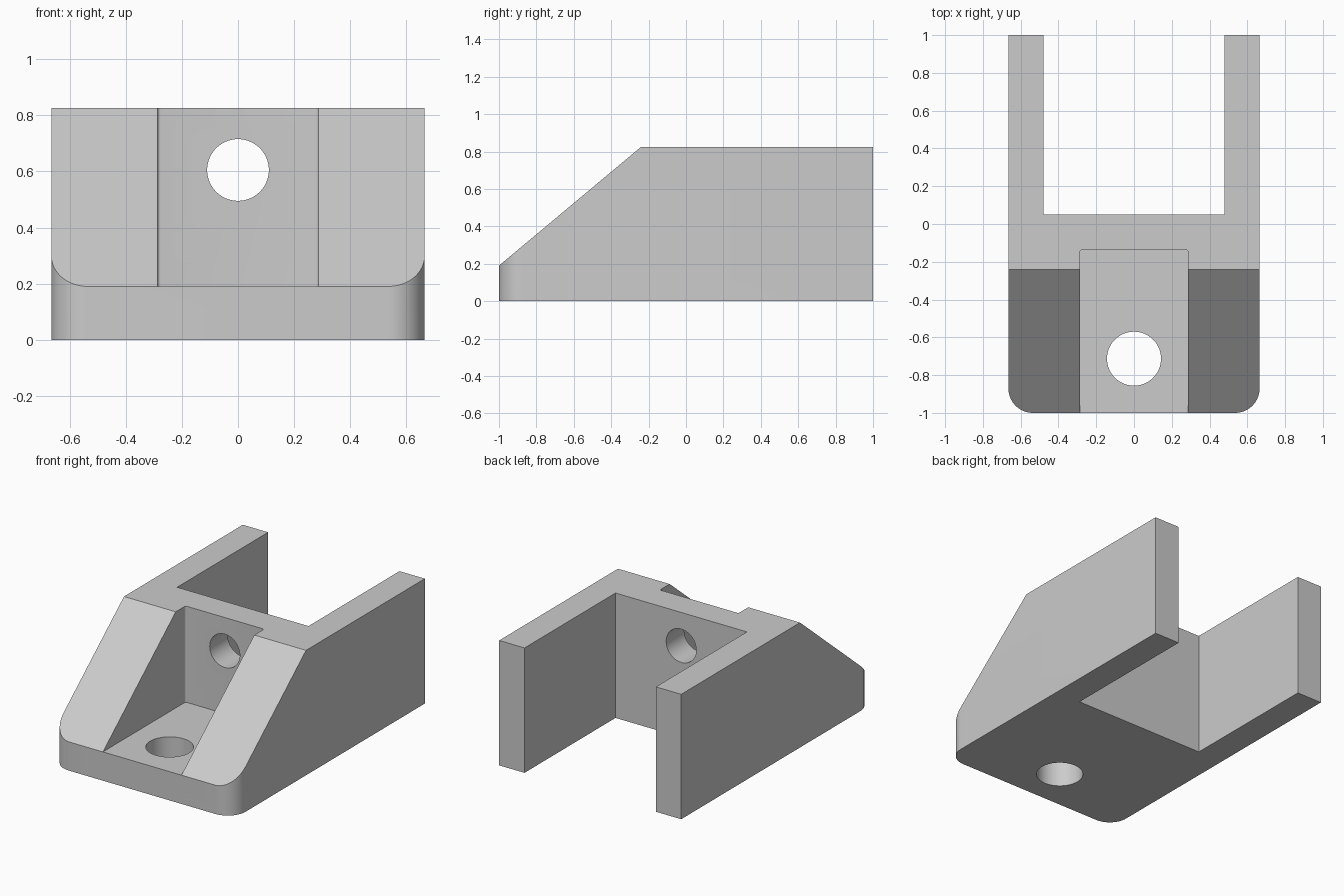
import bpy, bmesh
from math import pi, sin, cos, radians
from mathutils import Matrix, Vector

if "Cube" in bpy.data.objects:
    bpy.data.objects.remove(bpy.data.objects["Cube"], do_unlink=True)

grey = bpy.data.materials.new("light grey")
grey.use_nodes = True
colour = (0.6, 0.6, 0.6, 1)
grey.diffuse_color = colour
grey.node_tree.nodes["Principled BSDF"].inputs["Base Color"].default_value = colour

HALF, ARM_IN, WEB_BACK, HEIGHT = 0.665, 0.48, 0.05, 0.825
POCKET, POCKET_BACK, FLOOR = 0.287, -0.138, 0.19
SLOPE_TOP = -0.24


def finish(name, bm):
    bmesh.ops.recalc_face_normals(bm, faces=bm.faces)
    mesh = bpy.data.meshes.new(name)
    bm.to_mesh(mesh)
    bm.free()
    mesh.materials.append(grey)
    obj = bpy.data.objects.new(name, mesh)
    bpy.context.collection.objects.link(obj)
    return obj


def prism(name, points, direction):
    """Extrude a closed outline along a direction."""
    bm = bmesh.new()
    face = bm.faces.new([bm.verts.new(p) for p in points])
    ext = bmesh.ops.extrude_face_region(bm, geom=[face])
    verts = [g for g in ext["geom"] if isinstance(g, bmesh.types.BMVert)]
    bmesh.ops.translate(bm, verts=verts, vec=Vector(direction))
    return finish(name, bm)


def cylinder(name, radius, location, turn=0):
    bm = bmesh.new()
    bmesh.ops.create_cone(bm, cap_ends=True, segments=64, radius1=radius,
                          radius2=radius, depth=0.6,
                          matrix=Matrix.Translation(location) @ Matrix.Rotation(turn, 4, "X"))
    return finish(name, bm)


def arc(cx, cy, r, start, steps):
    """Quarter circle, anticlockwise from the start angle."""
    angles = [start + pi / 2 * i / steps for i in range(steps + 1)]
    return [(cx + r * cos(a), cy + r * sin(a)) for a in angles]


# Bracket body: U-shaped plan with rounded front corners
r = 0.13
plan = (arc(-HALF + r, -1 + r, r, pi, 16) + arc(HALF - r, -1 + r, r, -pi / 2, 16)
        + [(HALF, 1), (ARM_IN, 1), (ARM_IN, WEB_BACK),
           (-ARM_IN, WEB_BACK), (-ARM_IN, 1), (-HALF, 1)])
body = prism("bracket_body", [(x, y, 0) for x, y in plan], (0, 0, HEIGHT))

# Sloped front: wedge following the incline
rise, run = HEIGHT - FLOOR, SLOPE_TOP + 1
wedge = [(-1 - run, FLOOR - rise), (SLOPE_TOP + run, HEIGHT + rise), (-1 - run, HEIGHT + rise)]
slope_cut = prism("slope_cutter", [(-1, y, z) for y, z in wedge], (2, 0, 0))

# Pocket between the cheeks, with slightly eased rear corners
e = 0.012
pocket = ([(-POCKET, -1.2), (POCKET, -1.2)]
          + arc(POCKET - e, POCKET_BACK - e, e, 0, 4)
          + arc(-POCKET + e, POCKET_BACK - e, e, pi / 2, 4))
pocket_cut = prism("pocket_cutter", [(x, y, FLOOR) for x, y in pocket], (0, 0, 1))

# Bolt holes through the floor and the upright web
floor_hole = cylinder("floor_hole_cutter", 0.143, (0, -0.713, 0))
web_hole = cylinder("web_hole_cutter", 0.11, (0, -0.04, 0.605), pi / 2)

bpy.ops.object.select_all(action="DESELECT")
body.select_set(True)
bpy.context.view_layer.objects.active = body
for cutter in (slope_cut, pocket_cut, floor_hole, web_hole):
    cutter.hide_render = True
    mod = body.modifiers.new(cutter.name, "BOOLEAN")
    mod.operation = "DIFFERENCE"
    mod.solver = "EXACT"
    mod.object = cutter
    bpy.ops.object.modifier_apply(modifier=mod.name)
    bpy.data.objects.remove(cutter, do_unlink=True)

bpy.ops.object.shade_smooth_by_angle(angle=radians(30))
